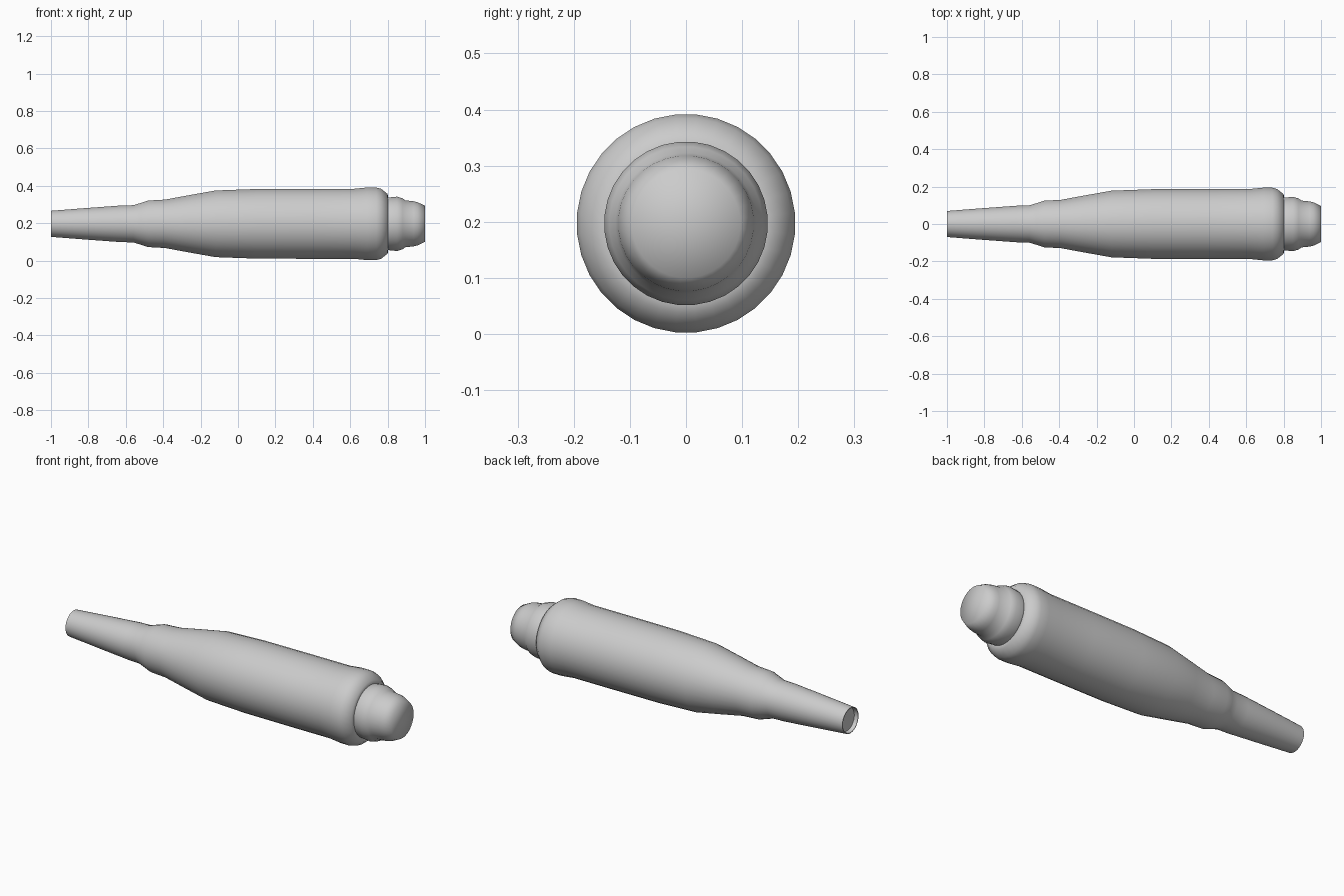
import bpy, bmesh, math

if "Cube" in bpy.data.objects:
    bpy.data.objects.remove(bpy.data.objects["Cube"])

SIDES = 32
AXIS_Z = 0.197

grey = bpy.data.materials.new("plain grey")
grey.diffuse_color = (0.6, 0.6, 0.6, 1)
grey.use_nodes = True
grey.node_tree.nodes["Principled BSDF"].inputs["Base Color"].default_value = grey.diffuse_color


def lathe(name, profile):
    """Spin (x, radius) points around the long axis; radius 0 closes an end."""
    bm = bmesh.new()
    rings = []
    for x, r in profile:
        if r == 0:
            rings.append([bm.verts.new((x, 0, 0))] * SIDES)
        else:
            rings.append([bm.verts.new((x, r * math.cos(a), r * math.sin(a)))
                          for a in (2 * math.pi * (i + 0.5) / SIDES for i in range(SIDES))])
    for a, b in zip(rings, rings[1:]):
        for i in range(SIDES):
            j = (i + 1) % SIDES
            corners = []
            for v in (a[i], b[i], b[j], a[j]):
                if v not in corners:
                    corners.append(v)
            bm.faces.new(corners).smooth = True
    bmesh.ops.recalc_face_normals(bm, faces=bm.faces)
    mesh = bpy.data.meshes.new(name)
    bm.to_mesh(mesh)
    bm.free()
    mesh.materials.append(grey)
    ob = bpy.data.objects.new(name, mesh)
    ob.location.z = AXIS_Z
    bpy.context.collection.objects.link(ob)
    return ob


# Tapered stem, collar, barrel and rounded shoulder, with a shallow hollow at the tip
body = lathe("barrel_and_stem", [
    (-0.98, 0), (-0.98, 0.062), (-1.0, 0.066), (-1.0, 0.070),
    (-0.82, 0.084), (-0.63, 0.098), (-0.56, 0.100), (-0.52, 0.112), (-0.48, 0.125),
    (-0.39, 0.130), (-0.26, 0.154), (-0.12, 0.179), (0.10, 0.187), (0.40, 0.188),
    (0.62, 0.188), (0.69, 0.195), (0.74, 0.195), (0.765, 0.188), (0.80, 0.160),
    (0.803, 0.140), (0.803, 0)])

# Stepped end plug with a smoothly shaded cap
plug = lathe("end_plug", [
    (0.79, 0), (0.79, 0.140), (0.81, 0.142), (0.85, 0.146), (0.88, 0.137),
    (0.895, 0.126), (0.94, 0.121), (0.96, 0.116), (1.0, 0.097), (1.0, 0)])

# Keep only the hard rims crisp on the body
bpy.context.view_layer.objects.active = body
body.select_set(True)
bpy.ops.object.shade_smooth_by_angle(angle=math.radians(55))
